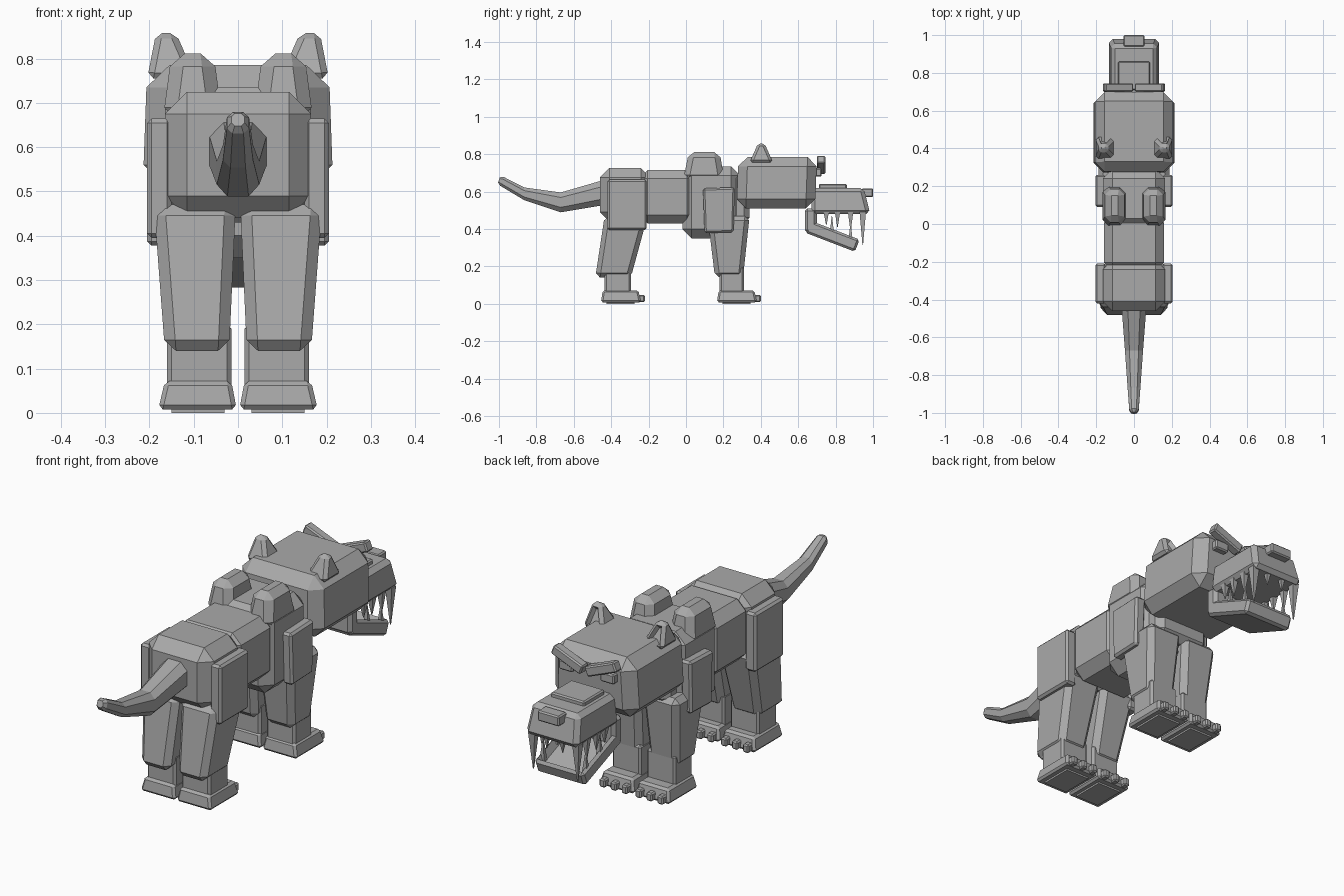
import bpy, bmesh, math
from mathutils import Vector, Matrix

cube = bpy.data.objects.get("Cube")
if cube:
    bpy.data.objects.remove(cube, do_unlink=True)

GREY = (0.4, 0.4, 0.4, 1)
mat = bpy.data.materials.new("stone grey")
mat.use_nodes = True
mat.diffuse_color = GREY
mat.node_tree.nodes["Principled BSDF"].inputs["Base Color"].default_value = GREY


def finish(name, bm):
    bmesh.ops.recalc_face_normals(bm, faces=bm.faces)
    me = bpy.data.meshes.new(name)
    bm.to_mesh(me)
    bm.free()
    me.materials.append(mat)
    ob = bpy.data.objects.new(name, me)
    bpy.context.collection.objects.link(ob)
    return ob


def loft(bm, rings):
    rows = [[bm.verts.new(p) for p in ring] for ring in rings]
    n = len(rows[0])
    for a, b in zip(rows, rows[1:]):
        for i in range(n):
            j = (i + 1) % n
            bm.faces.new((a[i], a[j], b[j], b[i]))
    bm.faces.new(rows[0][::-1])
    bm.faces.new(rows[-1])


def block(name, low, high, z, bevel=0.0, turn=None, hollow=None, mirror=False):
    """Bevelled block between rectangles (x0, x1, y0, y1) at two heights."""
    bm = bmesh.new()
    rect = lambda r, h: [(r[0], r[2], h), (r[1], r[2], h), (r[1], r[3], h), (r[0], r[3], h)]
    loft(bm, [rect(low, z[0]), rect(high, z[1])])
    bmesh.ops.recalc_face_normals(bm, faces=bm.faces)
    if bevel:
        bmesh.ops.bevel(bm, geom=bm.edges[:], offset=bevel, segments=1, affect='EDGES')
    if hollow:
        # sink the face that looks along the given direction
        direction, rim, depth = hollow
        bm.normal_update()
        face = max(bm.faces, key=lambda f: f.normal.dot(Vector(direction)) + f.calc_area())
        bmesh.ops.inset_region(bm, faces=[face], thickness=rim)
        bmesh.ops.translate(bm, verts=face.verts[:], vec=face.normal * -depth)
    if turn:
        axis, angle = turn
        c = sum((v.co for v in bm.verts), Vector()) / len(bm.verts)
        bmesh.ops.rotate(bm, verts=bm.verts[:], cent=c,
                         matrix=Matrix.Rotation(math.radians(angle), 3, axis))
    sides = (("left_", 1), ("right_", -1)) if mirror else (("", 1),)
    for prefix, s in sides:
        copy = bm.copy()
        bmesh.ops.scale(copy, verts=copy.verts[:], vec=(s, 1, 1))
        finish(prefix + name, copy)
    bm.free()


def box(name, r, z, bevel=0.0, **kw):
    block(name, r, r, z, bevel, **kw)


def tooth(name, x, y, z0, z1, size):
    bm = bmesh.new()
    ring = [(x - size, y - size, z0), (x + size, y - size, z0),
            (x + size, y + size, z0), (x - size, y + size, z0)]
    t = size * 0.1
    loft(bm, [ring, [(x - t, y - t, z1), (x + t, y - t, z1), (x + t, y + t, z1), (x - t, y + t, z1)]])
    finish(name, bm)


# Trunk
box("rump", (-.165, .165, -.46, -.19), (.44, .725), .05)
box("midriff", (-.16, .16, -.25, .05), (.43, .715), .045)
box("chest", (-.165, .165, -.02, .29), (.35, .735), .05)
box("neck", (-.14, .14, .24, .34), (.43, .70), .03)
block("shoulder_hump", (.035, .17, -.015, .205), (.055, .15, .015, .18), (.66, .812), .03, mirror=True)
box("hip_plate", (.15, .205, -.42, -.21), (.395, .665), .01, mirror=True)
block("shoulder_plate", (.155, .205, .095, .25), (.15, .205, .095, .265), (.38, .62), .01,
      turn=('X', 2), mirror=True)

# Tail
bm = bmesh.new()
rings = []
for y, z, w, h in ((-.40, .60, .066, .07), (-.46, .59, .064, .066), (-.67, .542, .048, .053),
                   (-.865, .588, .034, .034), (-.985, .655, .025, .024), (-1.0, .662, .015, .014)):
    tilt = 0.35 if y < -.9 else 0
    rings.append([(w * a, y + tilt * h * b, z + h * b) for a, b in
                  ((-.5, -1), (.5, -1), (1, -.5), (1, .5), (.5, 1), (-.5, 1), (-1, .5), (-1, -.5))])
loft(bm, rings)
finish("tail", bm)

# Legs: top and bottom depth of the thigh, shin depth, and foot start
for name, top, bottom, shin, foot in (
        ("hind", (-.435, -.205), (-.485, -.295), (-.435, -.295), -.455),
        ("front", (.115, .34), (.155, .305), (.18, .31), .165)):
    block(name + "_thigh", (.02, .165, *bottom), (.005, .19, *top), (.14, .47), .025, mirror=True)
    box(name + "_shin", (.015, .16, *shin), (.05, .2), .01, mirror=True)
    block(name + "_foot", (.003, .18, foot, foot + .215), (.015, .165, foot + .01, foot + .2),
          (.008, .072), .01, mirror=True)
    box(name + "_pad", (.03, .15, foot + .03, foot + .18), (0, .009), mirror=True)
    for i in range(3):
        x = .035 + .056 * i
        box(f"{name}_toe_{i + 1}", (x - .015, x + .015, foot + .19, foot + .235), (.01, .048), .006, mirror=True)

# Head
block("head", (-.215, .215, .27, .69), (-.205, .205, .28, .70), (.51, .785), .05)
block("ear", (.095, .205, .34, .465), (.14, .185, .385, .42), (.755, .858), .014,
      hollow=((0, 1, .3), .012, .018), mirror=True)
box("brow", (.005, .165, .70, .745), (.72, .765), .006, turn=('Y', -22), mirror=True)
box("eye", (.07, .14, .67, .725), (.68, .725), .006, mirror=True)

# Snout
block("snout", (-.135, .135, .67, .985), (-.12, .12, .67, .95), (.48, .62), .02)
box("snout_bridge", (-.085, .085, .71, .86), (.61, .64), .006)
box("nose", (-.055, .055, .94, 1.0), (.57, .617), .006)

# Lower jaw
box("jaw_hinge", (-.125, .125, .635, .70), (.38, .51), .015)
box("jaw", (-.125, .125, .64, .925), (.327, .397), .012, turn=('X', -21),
    hollow=((0, 0, 1), .02, .035))

# Teeth
for side, s in (("left", 1), ("right", -1)):
    tooth(side + "_fang", s * .112, .945, .49, .315, .017)
    for i, (y, tip) in enumerate(((.75, .42), (.81, .41), (.88, .39))):
        tooth(f"{side}_upper_tooth_{i + 1}", s * .112, y, .49, tip, .014)
    tooth(side + "_front_tooth", s * .04, .95, .49, .43, .012)
    for i, (y, z) in enumerate(((.78, .37), (.88, .33))):
        tooth(f"{side}_lower_tooth_{i + 1}", s * .108, y, z, z + .10, .012)
